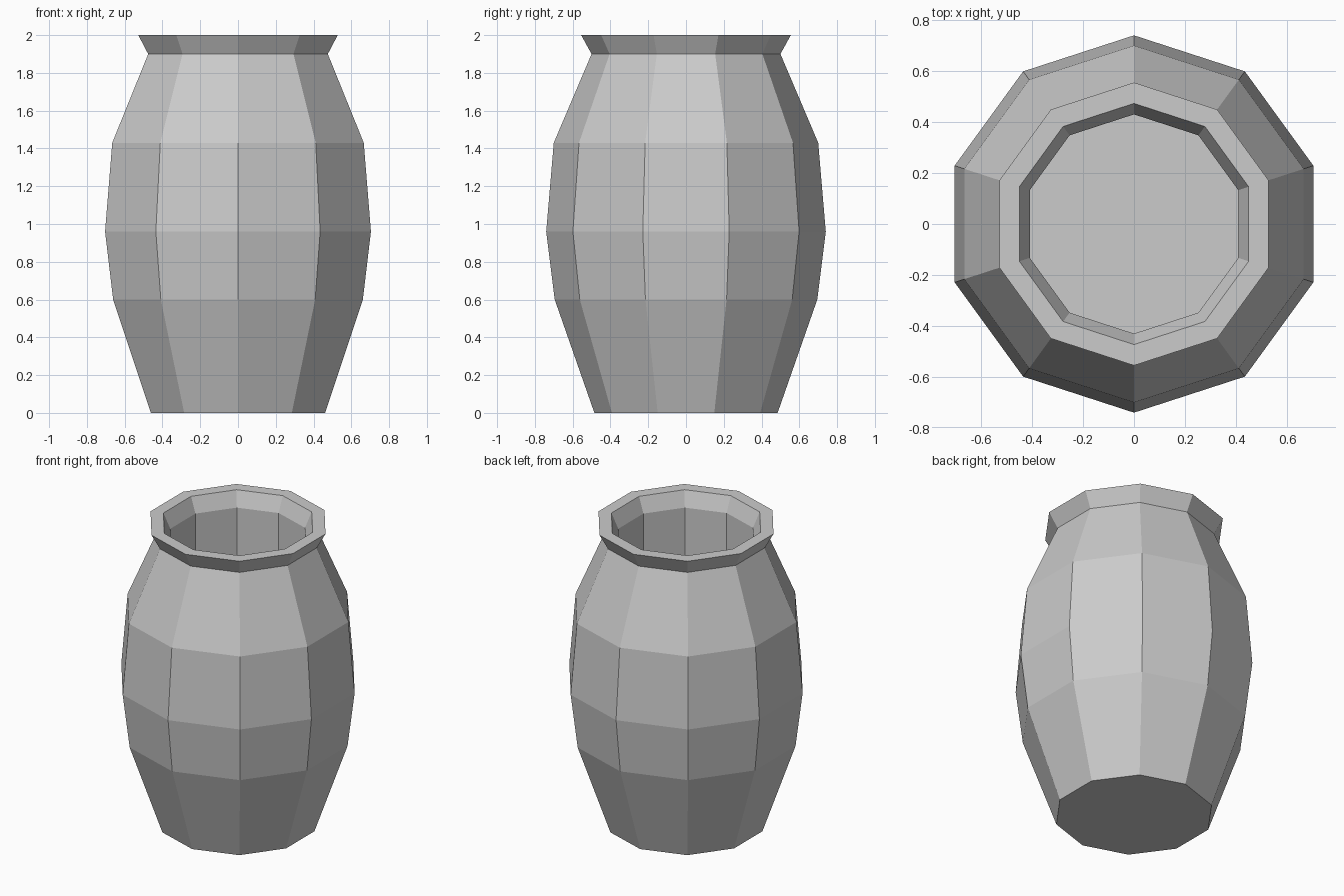
import bpy
import bmesh
from math import cos, sin, pi

SIDES = 10

cube = bpy.data.objects.get("Cube")
if cube:
    bpy.data.objects.remove(cube, do_unlink=True)

# Plain grey clay
clay = bpy.data.materials.new("grey_clay")
clay.use_nodes = True
grey = (0.6, 0.6, 0.6, 1.0)
clay.diffuse_color = grey
clay.node_tree.nodes["Principled BSDF"].inputs["Base Color"].default_value = grey

# Profile as (radius, height): outer wall, flared rim, then straight inner wall
profile = [
    (0.485, 0.0),
    (0.695, 0.60),
    (0.74, 0.96),
    (0.70, 1.43),
    (0.50, 1.90),
    (0.555, 2.0),
    (0.473, 2.0),
    (0.43, 1.90),
    (0.43, 0.10),
]


def ring(bm, radius, height):
    """Ring of vertices with one corner pointing to the back."""
    angles = [pi / 2 + 2 * pi * i / SIDES for i in range(SIDES)]
    return [bm.verts.new((radius * cos(a), radius * sin(a), height)) for a in angles]


# Pot body, faceted and hollow
bm = bmesh.new()
rings = [ring(bm, r, z) for r, z in profile]
for lower, upper in zip(rings, rings[1:]):
    for i in range(SIDES):
        j = (i + 1) % SIDES
        bm.faces.new((lower[i], lower[j], upper[j], upper[i]))

# Underside and inner floor
bm.faces.new(list(reversed(rings[0])))
bm.faces.new(rings[-1])
bmesh.ops.recalc_face_normals(bm, faces=bm.faces)

mesh = bpy.data.meshes.new("pot")
bm.to_mesh(mesh)
bm.free()
mesh.materials.append(clay)
pot = bpy.data.objects.new("pot", mesh)
bpy.context.collection.objects.link(pot)
